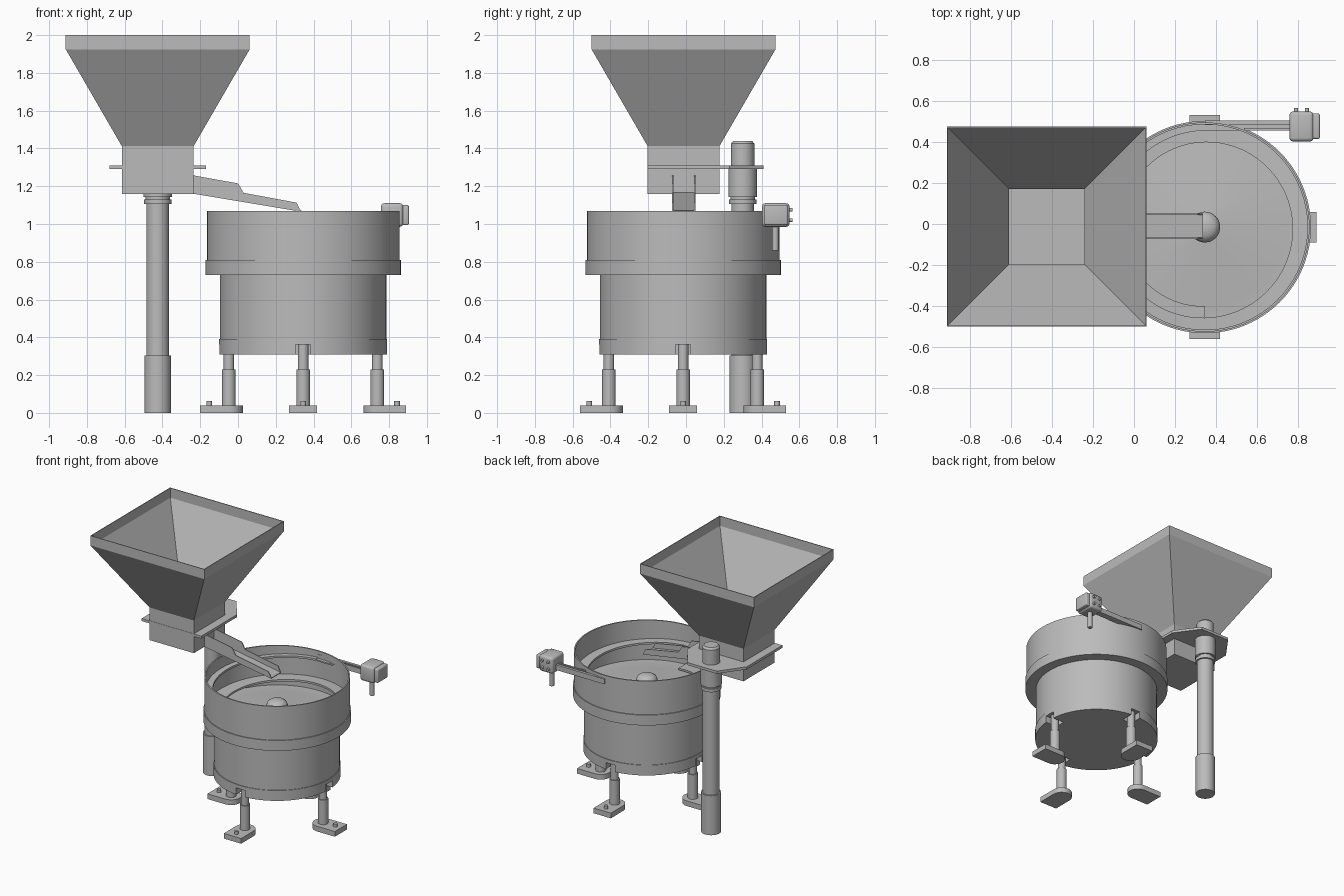
import bpy, bmesh, math
from mathutils import Vector, Matrix

old = bpy.data.objects.get("Cube")
if old:
    bpy.data.objects.remove(old, do_unlink=True)

steel = bpy.data.materials.new("grey_steel")
steel.use_nodes = True
GREY = (0.5, 0.5, 0.5, 1)
steel.diffuse_color = GREY
steel.node_tree.nodes["Principled BSDF"].inputs["Base Color"].default_value = GREY

BX, BY = 0.345, -0.015      # bowl axis
PX, PY = -0.425, 0.30       # column axis


def finish(name, bm, smooth=False):
    bmesh.ops.remove_doubles(bm, verts=bm.verts, dist=1e-5)
    bmesh.ops.recalc_face_normals(bm, faces=bm.faces)
    me = bpy.data.meshes.new(name)
    bm.to_mesh(me)
    bm.free()
    ob = bpy.data.objects.new(name, me)
    bpy.context.collection.objects.link(ob)
    me.materials.append(steel)
    if smooth:
        bpy.ops.object.select_all(action='DESELECT')
        ob.select_set(True)
        bpy.context.view_layer.objects.active = ob
        bpy.ops.object.shade_smooth_by_angle(angle=math.radians(35))
    return ob


def skin(name, rings, smooth=False, caps=True, closed=False):
    """Join equal-length rings of points with quads."""
    bm = bmesh.new()
    rows = [[bm.verts.new(p) for p in r] for r in rings]
    n = len(rows[0])
    pairs = list(zip(rows, rows[1:]))
    if closed:
        pairs.append((rows[-1], rows[0]))
    for a, b in pairs:
        for i in range(n):
            j = (i + 1) % n
            bm.faces.new((a[i], a[j], b[j], b[i]))
    if caps and not closed:
        bm.faces.new(rows[0])
        bm.faces.new(rows[-1])
    return finish(name, bm, smooth)


def lathe(name, profile, x, y, n=64):
    turn = [2 * math.pi * i / n for i in range(n)]
    return skin(name, [[(x + r * math.cos(a), y + r * math.sin(a), z) for a in turn]
                       for r, z in profile], smooth=True)


def box(name, lo, hi, bevel=0.0):
    bm = bmesh.new()
    lo, hi = Vector(lo), Vector(hi)
    bmesh.ops.create_cube(bm, size=1, matrix=Matrix.Translation((lo + hi) / 2)
                          @ Matrix.Diagonal((*(hi - lo), 1)))
    if bevel:
        bmesh.ops.bevel(bm, geom=bm.edges[:], offset=bevel, segments=3,
                        profile=0.5, affect='EDGES')
    return finish(name, bm, bevel > 0)


def prism(name, outline, axis, a, b, smooth=False):
    """Extrude a 2D outline along y or z."""
    place = (lambda p, t: (p[0], t, p[1])) if axis == 'y' else (lambda p, t: (p[0], p[1], t))
    return skin(name, [[place(p, t) for p in outline] for t in (a, b)], smooth)


def cut(ob, cutter):
    mod = ob.modifiers.new("cut", 'BOOLEAN')
    mod.operation, mod.object, mod.solver = 'DIFFERENCE', cutter, 'EXACT'
    bpy.context.view_layer.objects.active = ob
    bpy.ops.object.modifier_apply(modifier=mod.name)
    bpy.data.objects.remove(cutter, do_unlink=True)


def turn_about_bowl(ob, k):
    c = Matrix.Translation((BX, BY, 0))
    ob.data.transform(c @ Matrix.Rotation(k * math.pi / 2, 4, 'Z') @ c.inverted())
    return ob


# Hopper: square funnel with thickness, open on top, floor in the neck
def square(half, z):
    cx, cy = -0.425, -0.013
    return [(cx + sx * half, cy + sy * half, z)
            for sx, sy in ((-1, -1), (1, -1), (1, 1), (-1, 1))]


T = 0.006
skin("hopper", [square(h, z) for h, z in (
    (0.19, 1.16), (0.19, 1.412), (0.487, 1.925), (0.487, 2.0),
    (0.487 - T, 2.0), (0.487 - T, 1.925), (0.19 - T, 1.412), (0.19 - T, 1.168))])

# Support plate around the neck, reaching back to the column
prism("hopper_plate", [(-0.68, -0.205), (-0.17, -0.205), (-0.17, 0.23),
                       (-0.3, 0.41), (-0.55, 0.41), (-0.68, 0.23)], 'z', 1.29, 1.31)

# Column with foot sleeve, collars and cap
lathe("column", [(0.07, 0), (0.07, 0.305), (0.06, 0.305), (0.06, 1.105), (0.072, 1.105),
                 (0.072, 1.13), (0.064, 1.13), (0.064, 1.142), (0.075, 1.142), (0.075, 1.29),
                 (0.062, 1.29), (0.062, 1.425), (0.05, 1.44)], PX, PY, 40)

# Chute: floor and two side cheeks
cheek = [(-0.235, 1.16), (0.335, 1.065), (0.31, 1.113), (0.03, 1.165), (0, 1.215), (-0.235, 1.257)]
prism("chute_cheek_front", cheek, 'y', -0.073, -0.066)
prism("chute_cheek_back", cheek, 'y', 0.043, 0.05)
prism("chute_floor", [(-0.235, 1.16), (0.335, 1.065), (0.335, 1.071), (-0.235, 1.168)],
      'y', -0.07, 0.047)

# Drive drum with four leg notches
drum = lathe("drum", [(0.445, 0.31), (0.445, 0.39), (0.44, 0.39), (0.44, 0.735)], BX, BY, 96)
for k in range(4):
    notch = box("notch_cutter", (BX + 0.345, BY - 0.04, 0.25), (BX + 0.5, BY + 0.04, 0.362))
    notch.hide_render = True
    cut(drum, turn_about_bowl(notch, k))

# Bowl with band, thin wall and gently domed floor
lathe("bowl", [(0.40, 0.73), (0.517, 0.73), (0.517, 0.81), (0.51, 0.81), (0.51, 1.07),
               (0.50, 1.07), (0.50, 0.765), (0.39, 0.765), (0.02, 0.825)], BX, BY, 96)
lathe("bowl_centre_knob", [(0.075, 0.80), (0.075, 0.845), (0.066, 0.868),
                           (0.045, 0.882), (0.015, 0.888)], BX, BY, 32)

# Spiral track: one and a half clockwise turns, narrowing as it climbs
track = []
STEPS = 144
for i in range(STEPS + 1):
    t = i / STEPS
    a = -math.pi / 2 - 3 * math.pi * t
    z, inner = 0.785 + 0.235 * t, 0.385 + 0.085 * t
    track.append([(BX + r * math.cos(a), BY + r * math.sin(a), z + dz)
                  for r, dz in ((inner, 0), (0.503, 0), (0.503, -0.015), (inner, -0.015))])
skin("spiral_track", track, smooth=True)

# Straight outlet rail leaving the bowl at the back
box("rail_floor", (BX, 0.456, 1.005), (0.77, 0.503, 1.015))
box("rail_inner_guide", (BX + 0.19, 0.456, 1.01), (0.77, 0.468, 1.045))
box("rail_outer_guide", (BX, 0.482, 1.01), (0.77, 0.503, 1.045))

# Sensor head at the rail end
box("sensor_body", (0.757, 0.402, 0.985), (0.875, 0.548, 1.11), 0.018)
box("sensor_cover", (0.865, 0.415, 0.995), (0.905, 0.538, 1.1), 0.008)
lathe("sensor_pin", [(0.017, 0.86), (0.017, 0.99)], 0.815, 0.473, 20)
for x in (0.79, 0.842):
    for z in (1.02, 1.075):
        disc = [(x + 0.01 * math.cos(a * math.pi / 8), z + 0.01 * math.sin(a * math.pi / 8))
                for a in range(16)]
        prism("sensor_button", disc, 'y', 0.54, 0.565, True)

# Four legs: round-ended foot plate, stepped post and bolt
LX = BX + 0.393
arc = [math.pi / 2 + math.pi * i / 16 for i in range(17)]
foot = [(LX + 0.074 * math.cos(a), BY + 0.074 * math.sin(a)) for a in arc]
foot += [(BX + 0.545, BY - 0.074), (BX + 0.545, BY + 0.074)]
for k, side in enumerate(("left", "back", "right", "front")):
    for ob in (prism(side + "_foot_plate", foot, 'z', 0, 0.04, True),
               lathe(side + "_leg", [(0.036, 0.035), (0.036, 0.23), (0.028, 0.23),
                                     (0.028, 0.365)], LX, BY, 28),
               lathe(side + "_foot_bolt", [(0.015, 0.035), (0.015, 0.062)], BX + 0.497, BY, 16)):
        turn_about_bowl(ob, k)
